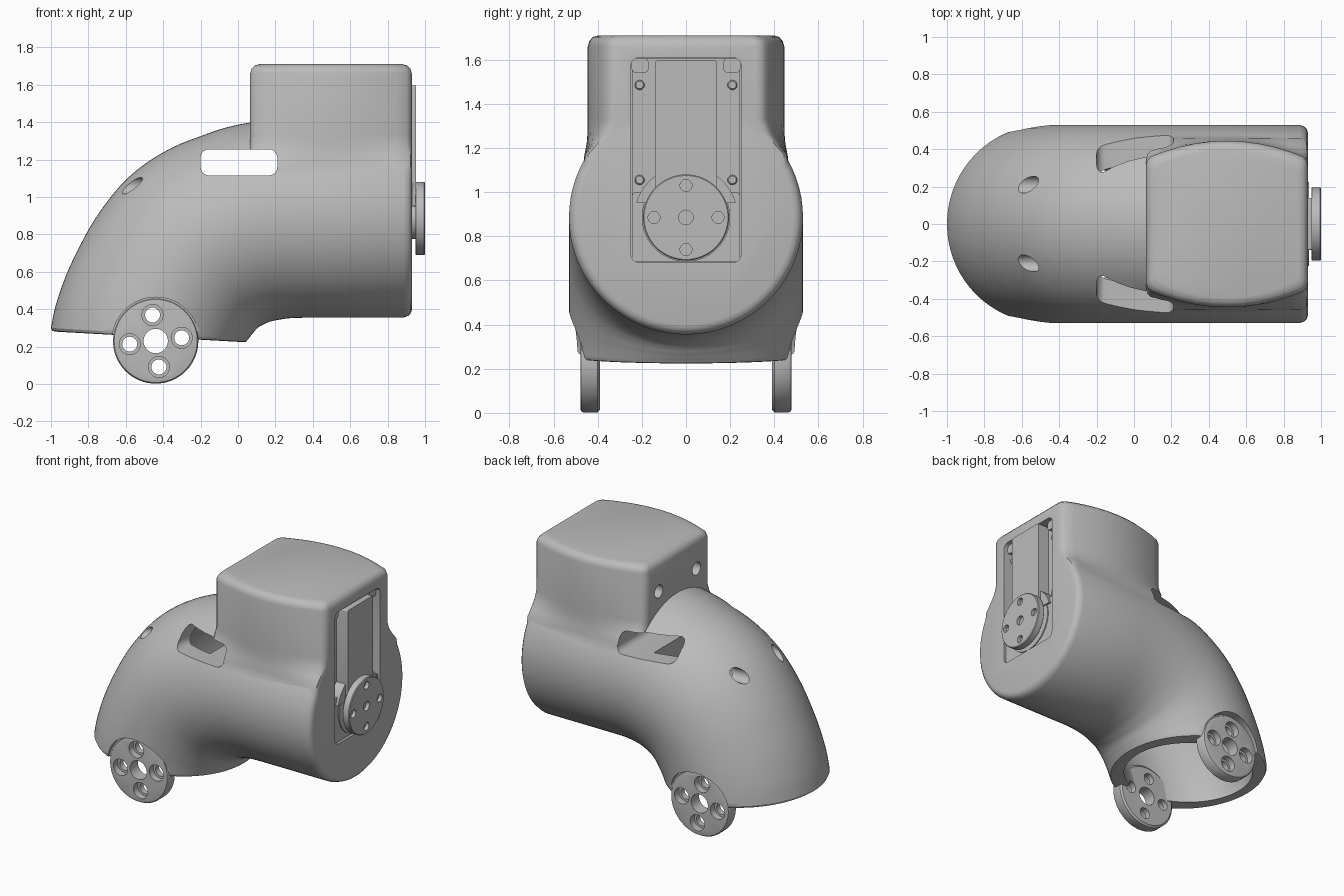
import bpy, bmesh
from math import sin, cos, pi, radians
from mathutils import Vector

if "Cube" in bpy.data.objects:
    bpy.data.objects.remove(bpy.data.objects["Cube"])

grey = bpy.data.materials.new("plain_grey")
grey.use_nodes = True
grey.diffuse_color = (0.5, 0.5, 0.5, 1)
grey.node_tree.nodes["Principled BSDF"].inputs["Base Color"].default_value = (0.5, 0.5, 0.5, 1)
parts = []


def finish(name, bm):
    bmesh.ops.recalc_face_normals(bm, faces=bm.faces)
    mesh = bpy.data.meshes.new(name)
    bm.to_mesh(mesh)
    bm.free()
    mesh.materials.append(grey)
    obj = bpy.data.objects.new(name, mesh)
    bpy.context.collection.objects.link(obj)
    return obj


def loft(name, rings):
    """Skin a row of equal-length rings and cap both ends."""
    bm = bmesh.new()
    rows = [[bm.verts.new(p) for p in ring] for ring in rings]
    n = len(rows[0])
    for a, b in zip(rows, rows[1:]):
        for i in range(n):
            bm.faces.new((a[i], a[(i + 1) % n], b[(i + 1) % n], b[i]))
    bm.faces.new(rows[0])
    bm.faces.new(rows[-1])
    return finish(name, bm)


def turned(name, axis, centre, profile, n=48):
    """Round part along x or y; profile holds (position, radius) pairs."""
    rings = []
    for pos, r in profile:
        ring = []
        for i in range(n):
            a = 2 * pi * i / n
            u, v = centre[0] + r * cos(a), centre[1] + r * sin(a)
            ring.append((pos, u, v) if axis == "x" else (u, pos, v))
        rings.append(ring)
    return loft(name, rings)


def block(name, lo, hi, radius=0, axis=0):
    """Box between two corners, with edges along one axis rounded."""
    bm = bmesh.new()
    bmesh.ops.create_cube(bm, size=1)
    for v in bm.verts:
        v.co = [(lo[k] + hi[k]) / 2 + v.co[k] * (hi[k] - lo[k]) for k in range(3)]
    if radius:
        along = [e for e in bm.edges
                 if abs((e.verts[0].co - e.verts[1].co)[axis]) > 1e-4]
        bmesh.ops.bevel(bm, geom=along, offset=radius, segments=5,
                        profile=0.5, affect="EDGES")
    return finish(name, bm)


def combine(target, tool, op="DIFFERENCE", keep=False):
    mod = target.modifiers.new("boolean", "BOOLEAN")
    mod.operation, mod.solver, mod.object = op, "EXACT", tool
    graph = bpy.context.evaluated_depsgraph_get()
    mesh = bpy.data.meshes.new_from_object(target.evaluated_get(graph))
    target.modifiers.clear()
    target.data = mesh
    if not keep:
        bpy.data.objects.remove(tool)


def smooth_path(pts, steps=3):
    """Catmull-Rom curve through the points."""
    out = []
    for i in range(len(pts) - 1):
        p0, p1 = pts[max(i - 1, 0)], pts[i]
        p2, p3 = pts[i + 1], pts[min(i + 2, len(pts) - 1)]
        for s in range(steps):
            t = s / steps
            out.append(0.5 * (2 * p1 + (p2 - p0) * t
                              + (2 * p0 - 5 * p1 + 4 * p2 - p3) * t * t
                              + (3 * p1 - p0 - 3 * p2 + p3) * t ** 3))
    return out + [pts[-1]]


def oval(outer, inner, half_width, inset=0, n=72):
    """Elliptical section between an outer and an inner point of the elbow."""
    outer, inner = Vector(outer), Vector(inner)
    mid, arm = (outer + inner) / 2, (outer - inner) / 2
    arm -= arm.normalized() * inset
    return [(mid.x + arm.x * cos(a), half_width * sin(a), mid.y + arm.y * cos(a))
            for a in (2 * pi * i / n for i in range(n))]


# Elbow shell: straight sleeve, bend, then a rounded lower rim
outer = [(.35, 1.415), (.15, 1.41), (-.05, 1.375), (-.2, 1.325), (-.35, 1.265),
         (-.5, 1.175), (-.63, 1.06), (-.76, .89), (-.85, .73), (-.92, .58),
         (-.975, .42), (-1, .30)]
inner = [(.38, .355), (.28, .352), (.21, .342), (.17, .333), (.14, .32),
         (.12, .31), (.105, .30), (.09, .285), (.08, .272), (.07, .26),
         (.06, .247), (.05, .235)]
bend = list(zip(smooth_path([Vector(p) for p in outer]),
                smooth_path([Vector(p) for p in inner])))
rings = [oval((x, 1.415), (x, .355), .53 - d, d)
         for x, d in ((.93, .045), (.925, .025), (.912, .01), (.885, 0))]
rings += [oval(a, b, .53) for a, b in bend]
rings += [oval((-.993, .284), (.044, .226), .523), oval((-.975, .28), (.03, .224), .505)]
shell = loft("elbow_shell", rings)

# Tower with bowed sides that flare into the sleeve
us = [-1, -.985, -.94, -.8, -.6, -.4, -.2]
us = us + [0] + [-u for u in reversed(us)]


def tower_ring(z, end, mid, inset=0):
    side = []
    for u in us:
        y = end + (mid - end) * (1 - u * u) - inset
        y -= .035 if abs(u) == 1 else .012 if abs(u) > .98 else 0
        side.append((.497 + u * (.432 - inset), y, z))
    return side + [(x, -y, z) for x, y, z in reversed(side)]


levels = [(1.0, .48, .48), (1.17, .455, .46), (1.22, .41, .45), (1.27, .372, .446),
          (1.33, .35, .445), (1.66, .35, .445), (1.685, .35, .445, .007),
          (1.703, .35, .445, .024), (1.71, .35, .445, .05)]
combine(shell, loft("tower", [tower_ring(*lv) for lv in levels]), "UNION")

# Hollow inside, open at the bottom
hollow = [oval(a, b, .41, .08) for a, b in bend[6:]]
hollow.append(oval((-1, .1), (.05, .05), .41, .08))
combine(shell, loft("hollow_cutter", hollow))

# Side window and the pocket in the end face
combine(shell, block("window_cutter", (-.2, -1, 1.115), (.21, 1, 1.255), .045, 1))
combine(shell, block("pocket_cutter", (.6, -.25, .68), (1.2, .25, 1.61), .04, 0))

# Hinge discs, their recesses and screw holes, plus screwdriver holes
hx, hz = -.44, .23
for side, label in ((1, "left"), (-1, "right")):
    combine(shell, turned("recess_cutter", "y", (hx, hz),
                          [(side * .47, .234), (side * .8, .234)], 64))
    disc = turned(label + "_hinge_disc", "y", (hx, hz),
                  [(side * p, r) for p, r in ((.39, .215), (.4, .228), (.465, .228),
                                              (.475, .222), (.478, .212))], 64)
    holes = [turned("bore_cutter", "y", (hx, hz), [(side * .15, .065), (side * .7, .065)])]
    for k in range(4):
        a = radians(7 + 90 * k)
        holes.append(turned("screw_cutter", "y", (hx + .14 * cos(a), hz + .14 * sin(a)),
                            [(side * p, r) for p, r in ((.15, .04), (.43, .04),
                                                        (.43, .056), (.7, .056))], 32))
    for hole in holes:
        combine(shell, hole, keep=True)
        combine(disc, hole)
    parts.append(disc)
    for z, start, end in ((1.06, -1.2, 0), (1.485, -.2, .4)):
        combine(shell, turned("driver_cutter", "x", (side * .21, z),
                              [(start, .045), (end, .045)], 32))
parts.append(shell)

# Servo set into the pocket
parts += [
    block("servo_case", (.62, -.245, .685), (.865, .245, 1.605), .035),
    block("servo_lower_case", (.7, -.245, .685), (.918, .245, 1.0), .02),
    block("servo_rib", (.7, -.14, .95), (.953, .14, 1.595), .01),
    turned("servo_boss", "x", (0, .885), [(.8, .2), (.925, .2)], 64),
    turned("horn_hub", "x", (0, .885), [(.85, .11), (.97, .11)]),
]
arch = turned("servo_arch", "x", (0, .885), [(.8, .235), (.935, .235)], 64)
combine(arch, block("arch_cutter", (.7, -.4, .5), (1.1, .4, .95)))
parts.append(arch)
for side, label in ((1, "left"), (-1, "right")):
    ys = sorted((side * .17, side * .246))
    parts.append(block(label + "_corner_pad", (.8, ys[0], 1.54), (.9, ys[1], 1.606), .02))
    for z, place in ((1.485, "upper"), (1.055, "lower")):
        parts.append(turned(f"{label}_{place}_screw", "x", (side * .21, z),
                            [(.85, .022), (.885, .022), (.89, .017)], 24))

# Output horn with a centre bore and four screw holes
horn = turned("servo_horn", "x", (0, .885),
              [(.948, .19), (.953, .195), (.995, .195), (1.0, .19)], 64)
for y, z, r in ((0, 0, .033), (.145, 0, .027), (-.145, 0, .027), (0, .145, .027), (0, -.145, .027)):
    combine(horn, turned("horn_cutter", "x", (y, .885 + z), [(.975, r), (1.1, r)], 24))
parts.append(horn)

for obj in parts:
    obj.data.shade_smooth()
    obj.data.set_sharp_from_angle(angle=radians(32))
